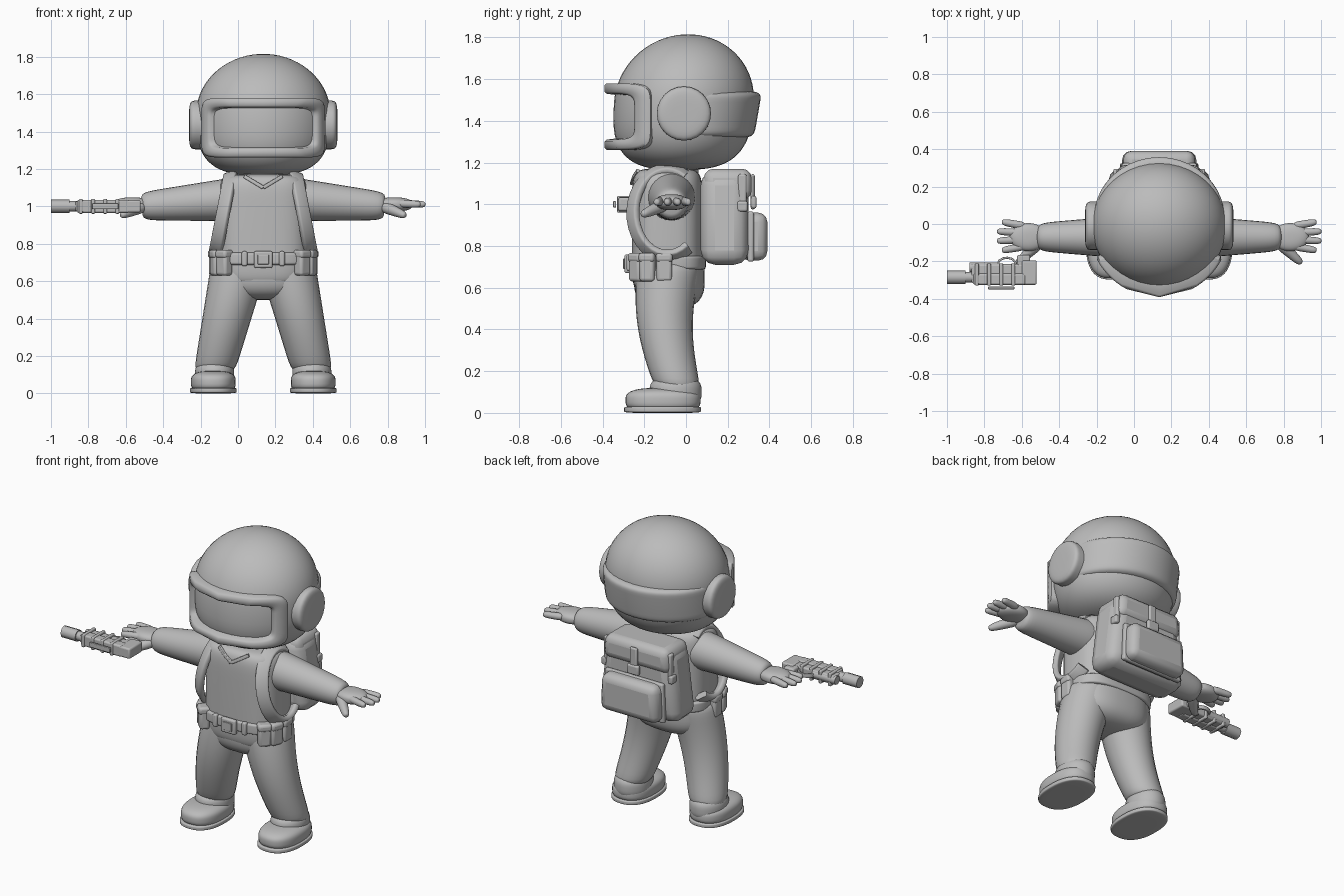
import bpy, bmesh
from math import sin, cos, pi, copysign
from mathutils import Vector, Matrix

if "Cube" in bpy.data.objects:
    bpy.data.objects.remove(bpy.data.objects["Cube"])

CENTRE = .135  # body centre line
BODY_Y = -.09
SIDES = {"left": 1, "right": -1}

grey = bpy.data.materials.new("plain_grey")
grey.use_nodes = True
grey.diffuse_color = (.5, .5, .5, 1)
grey.node_tree.nodes["Principled BSDF"].inputs["Base Color"].default_value = grey.diffuse_color


def finish(name, mesh_data, sharp_angle=.8, bevel=0):
    bmesh.ops.recalc_face_normals(mesh_data, faces=mesh_data.faces)
    mesh = bpy.data.meshes.new(name)
    mesh_data.to_mesh(mesh)
    mesh_data.free()
    mesh.materials.append(grey)
    mesh.shade_smooth()
    mesh.set_sharp_from_angle(angle=sharp_angle)
    part = bpy.data.objects.new(name, mesh)
    bpy.context.collection.objects.link(part)
    if bevel:
        modifier = part.modifiers.new("rounded_edges", 'BEVEL')
        modifier.width, modifier.segments = bevel, 3


def skin(name, rings, closed=False):
    """Bridge matching rings of points, then cap the ends or join them."""
    mesh_data = bmesh.new()
    rows = [[mesh_data.verts.new(point) for point in ring] for ring in rings]
    following = rows[1:]
    if closed:
        following.append(rows[0])
    else:
        mesh_data.faces.new(rows[0])
        mesh_data.faces.new(rows[-1])
    for row, after in zip(rows, following):
        for i in range(len(row)):
            mesh_data.faces.new((row[i - 1], row[i], after[i], after[i - 1]))
    finish(name, mesh_data, sharp_angle=1)


def signed_power(value, power):
    return copysign(abs(value) ** (2 / power), value)


def rim(angle, power):
    """Point on a unit superellipse."""
    return signed_power(cos(angle), power), signed_power(sin(angle), power)


def oval(count, power=2):
    return [rim(2 * pi * i / count, power) for i in range(count)]


def pebble(name, place, size, plan=2, side=2, under=None, lean=0):
    """Rounded solid: plan and side set its squareness, lean shifts the top back."""
    x, y, z = place
    half_x, half_y, half_z = Vector(size) / 2
    rings, count = [], 32
    for i in range(count):
        latitude = pi * ((i + .5) / count - .5)
        reach, height = rim(latitude, under if under and latitude < 0 else side)
        rings.append([(x + half_x * reach * u, y + half_y * reach * v + lean * height,
                       z + half_z * height) for u, v in oval(40, plan)])
    skin(name, rings)


def tube(name, start, end, first, last, sag=(0, 0, 0), axis=None, ends=8):
    """Tapered, bowed limb with rounded ends."""
    start, end, sag = Vector(start), Vector(end), Vector(sag)
    frame = (Vector(axis) if axis else end - start).to_track_quat('Z', 'Y')
    rings, count = [], 20
    for i in range(count):
        along = -cos(pi * (i + .5) / count)
        t = (along + 1) / 2
        radius = (first + (last - first) * t) * (1 - abs(along) ** ends) ** (1 / ends)
        middle = start.lerp(end, t) + sag * sin(pi * t)
        rings.append([middle + frame @ Vector((radius * u, radius * v, 0)) for u, v in oval(24)])
    skin(name, rings)


def ribbon(name, points, width, thickness, core):
    """Flat strap along a path, facing away from the core."""
    points = [Vector(point) for point in points]
    last, rings = len(points) - 1, []
    for i, point in enumerate(points):
        along = (points[min(i + 1, last)] - points[max(i - 1, 0)]).normalized()
        outward = point - Vector(core)
        outward = (outward - outward.dot(along) * along).normalized()
        across = along.cross(outward)
        rings.append([point + across * width / 2 * u + outward * thickness / 2 * v
                      for u, v in oval(16, 5)])
    skin(name, rings)


def box(name, place, size, bevel=.01, turn=0, taper=1):
    mesh_data = bmesh.new()
    bmesh.ops.create_cube(mesh_data, size=1)
    for vert in mesh_data.verts:
        if vert.co.z > 0:
            vert.co.x *= taper
        vert.co *= Vector(size)
    mesh_data.transform(Matrix.Translation(place) @ Matrix.Rotation(turn, 4, 'Z'))
    finish(name, mesh_data, bevel=bevel)


def rod(name, place, radius, length, sides):
    """Faceted cylinder lying along x."""
    mesh_data = bmesh.new()
    bmesh.ops.create_cone(mesh_data, cap_ends=True, segments=sides,
                          radius1=radius, radius2=radius, depth=length)
    mesh_data.transform(Matrix.Translation(place) @ Matrix.Rotation(pi / 2, 4, 'Y'))
    finish(name, mesh_data)


def visor_frame(name, half_angle, half_height, steps):
    """Raised frame wrapped round the helmet; steps are inset and lift."""
    rings = []
    for inset, lift in steps:
        ring = []
        for u, v in oval(64, 7):
            angle = u * (half_angle - inset * 5)
            reach = .35 + lift
            ring.append((CENTRE + reach * sin(angle), -.015 - reach * cos(angle),
                         1.42 + v * (half_height - inset)))
        rings.append(ring)
    skin(name, rings, closed=True)


# Helmet shell, visor frame, rear band
pebble("helmet_shell", (CENTRE, -.01, 1.49), (.72, .67, .65), under=3, lean=.02)
visor_frame("visor_frame", 1.13, .16, ((0, -.06), (0, .015), (.01, .026), (.04, .026), (.05, .015), (.06, -.06)))
pebble("rear_band", (CENTRE, .02, 1.43), (.7, .65, .23), side=9, lean=.02)

# Torso, neck and belt
pebble("torso", (CENTRE, BODY_Y, .87), (.48, .34, .6), plan=3, side=7)
pebble("hips", (CENTRE, -.08, .65), (.5, .34, .3), plan=2.5, side=3)
tube("neck", (CENTRE, -.06, 1.1), (CENTRE, -.06, 1.25), .12, .12)
pebble("belt", (CENTRE, BODY_Y, .72), (.52, .37, .07), plan=3, side=9)
box("belt_buckle", (CENTRE, -.28, .715), (.1, .03, .09))
box("buckle_plate", (CENTRE, -.297, .715), (.06, .008, .05), .003)

for side, s in SIDES.items():

    def at(x, y, z):
        """Place on this side of the body."""
        return CENTRE + s * x, y, z

    tube(side + "_ear_disc", at(.3, -.01, 1.435), at(.397, -.01, 1.435), .13, .13, ends=5)

    # Belt pouches with flaps
    for number, angle in enumerate((.8, 1.2, 1.55)):
        v, u = rim(angle, 3)
        x, y = .26 * u, BODY_Y - .18 * v
        box(f"{side}_pouch_{number}", at(x, y, .69), (.075, .06, .12), .015, s * angle)
        box(f"{side}_pouch_flap_{number}", at(x, y, .745), (.08, .07, .045), .015, s * angle)
    box(side + "_belt_loop", at(.1, -.27, .72), (.03, .03, .08))

    # Trouser leg, boot, ankle and sole
    tube(side + "_trouser_leg", at(.12, -.08, .72), at(.26, -.04, .12), .155, .11,
         sag=(0, -.04, 0), axis=(0, 0, -1), ends=12)
    pebble(side + "_boot", at(.267, -.11, .06), (.24, .36, .12), plan=2.4, side=3)
    pebble(side + "_ankle", at(.26, -.05, .1), (.21, .25, .15), side=3)
    pebble(side + "_sole", at(.267, -.112, .016), (.25, .37, .032), plan=2.4, side=6)

    # Arm, palm, fingers and thumb
    tube(side + "_arm", at(.12, -.07, 1.04), at(.65, -.07, 1), .12, .075)
    pebble(side + "_palm", at(.7, -.07, 1.01), (.2, .15, .075), side=2.5)
    for number in range(4):
        spread = number - 1.5
        root = -.065 + spread * .036
        reach = .87 - .013 * spread ** 2
        tube(f"{side}_finger_{number}", at(.72, root, 1.015), at(reach, root + spread * .015, 1.01),
             .022, .018, ends=4)
    tube(side + "_thumb", at(.64, -.1, 1), at(.76, -.21, .95), .034, .02, ends=4)

    # Pack strap looping over the shoulder and under the arm
    loop = []
    for i in range(24):
        turn = 1 + i * .19
        loop.append(at(.215 - .04 * sin(turn), BODY_Y + .165 * cos(turn), .96 + .21 * sin(turn)))
    ribbon(side + "_shoulder_strap", loop, .075, .035, at(.1, BODY_Y, .96))

    # Collar edge
    ribbon(side + "_collar", [at(.1, -.23, 1.16), at(.05, -.25, 1.13), at(0, -.26, 1.1)],
           .02, .016, (CENTRE, 0, 1.1))

    # Pack side strap and clip
    box(side + "_pack_strap", at(.22, .27, 1.06), (.025, .04, .17))
    box(side + "_pack_clip", at(.23, .27, .99), (.03, .05, .05))

# Backpack body, lid, pocket and buckle
box("backpack_body", (CENTRE, .185, .935), (.56, .23, .45), .07, taper=.8)
box("backpack_lid", (CENTRE, .2, 1.095), (.46, .23, .15), .045, taper=.95)
box("backpack_pocket", (CENTRE, .325, .845), (.4, .13, .23), .045, taper=.95)
box("pocket_seam", (CENTRE, .31, .845), (.42, .03, .24), taper=.95)
box("lid_strap", (CENTRE, .32, 1.06), (.05, .02, .17))
box("lid_buckle", (CENTRE, .325, 1.01), (.08, .025, .06))

# Sidearm lying flat beside the right hand
box("gun_frame", (-.7, -.265, 1), (.34, .1, .055))
box("gun_slide", (-.72, -.295, 1), (.28, .06, .07))
box("gun_rear", (-.56, -.26, 1), (.08, .13, .065))
box("gun_grip", (-.59, -.2, 1), (.07, .07, .05))
box("gun_rail", (-.71, -.342, 1), (.14, .015, .03), .004)
rod("gun_barrel", (-.9, -.285, 1), .028, .16, 12)
rod("gun_muzzle", (-.95, -.285, 1), .036, .1, 8)
rod("gun_under_tube", (-.8, -.232, 1), .026, .16, 12)
for number in range(4):
    box(f"gun_rib_{number}", (-.84 + number * .065, -.27, 1), (.02, .12, .08), .006)
guard = [(-.68 + .05 * cos(i / 2), -.22 + .04 * sin(i / 2), 1) for i in range(7)]
ribbon("trigger_guard", guard, .025, .012, (-.68, -.24, 1))
